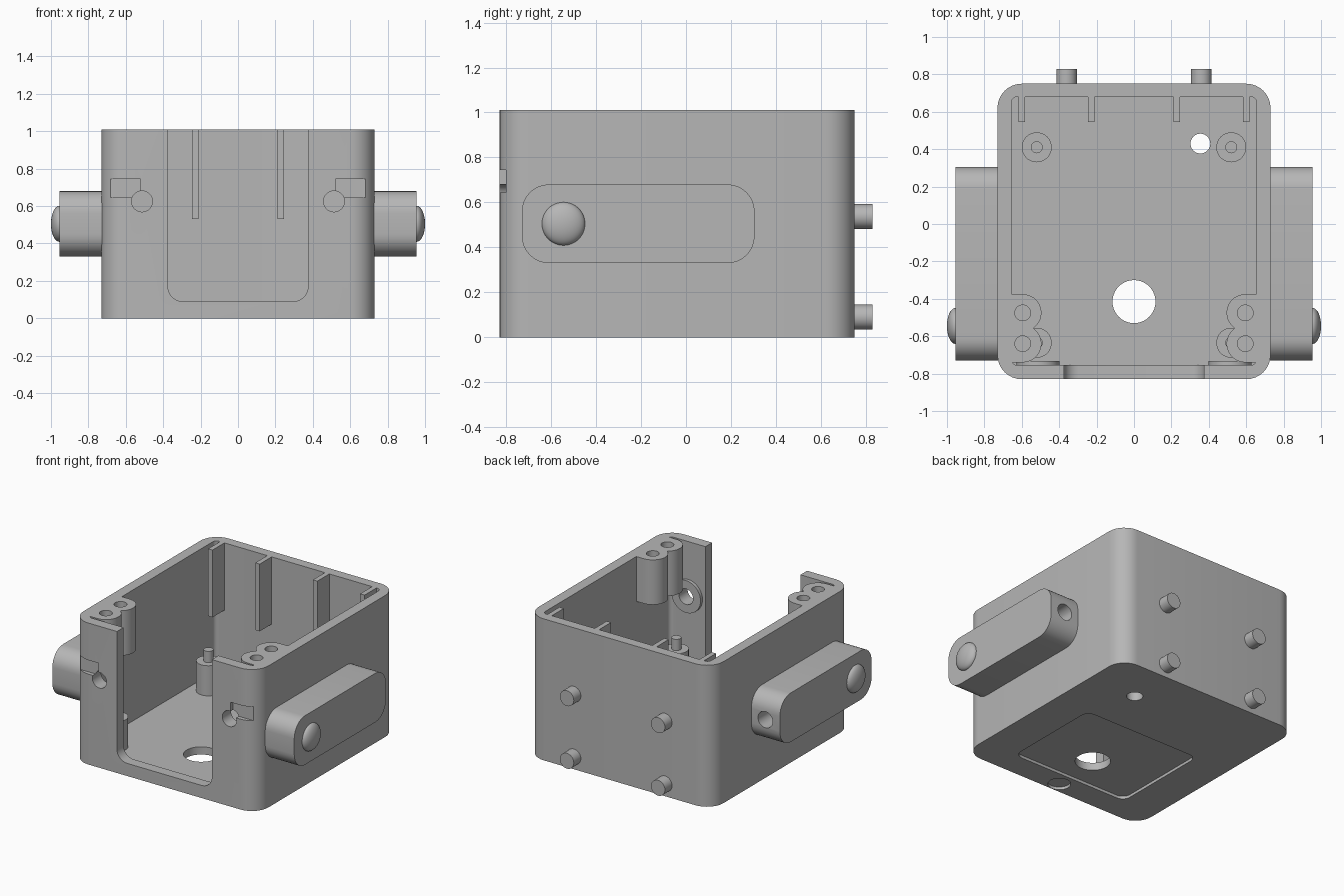
import bpy, bmesh, math
from math import pi, sin, cos

old = bpy.data.objects.get("Cube")
if old:
    bpy.data.objects.remove(old, do_unlink=True)

grey = bpy.data.materials.new("plain grey")
grey.use_nodes = True
COLOUR = (0.47, 0.47, 0.47, 1)
grey.diffuse_color = COLOUR
grey.node_tree.nodes["Principled BSDF"].inputs["Base Color"].default_value = COLOUR


def arc(u, v, r, a0, a1, n=8):
    steps = [a0 + (a1 - a0) * i / n for i in range(n + 1)]
    return [(u + r * cos(a), v + r * sin(a)) for a in steps]


def circle(u, v, r, n=40):
    return arc(u, v, r, 0, 2 * pi, n)[:-1]


def rounded(u0, u1, v0, v1, r):
    corners = [(u1 - r, v1 - r), (u0 + r, v1 - r), (u0 + r, v0 + r), (u1 - r, v0 + r)]
    return [p for i, (u, v) in enumerate(corners)
            for p in arc(u, v, r, i * pi / 2, (i + 1) * pi / 2)]


def rect(u0, u1, v0, v1):
    return [(u0, v0), (u1, v0), (u1, v1), (u0, v1)]


def flip(points, s):
    return [(s * u, v) for u, v in points]


def finish(name, bm):
    bmesh.ops.recalc_face_normals(bm, faces=bm.faces)
    mesh = bpy.data.meshes.new(name)
    bm.to_mesh(mesh)
    bm.free()
    mesh.materials.append(grey)
    ob = bpy.data.objects.new(name, mesh)
    bpy.context.collection.objects.link(ob)
    return ob


def prism(name, points, axis, lo, hi):
    """Extrude an outline along an axis."""
    place = {"x": lambda u, v, w: (w, u, v),
             "y": lambda u, v, w: (u, w, v),
             "z": lambda u, v, w: (u, v, w)}[axis]
    bm = bmesh.new()
    a = [bm.verts.new(place(u, v, lo)) for u, v in points]
    b = [bm.verts.new(place(u, v, hi)) for u, v in points]
    bm.faces.new(a)
    bm.faces.new(b)
    for i in range(len(a)):
        j = (i + 1) % len(a)
        bm.faces.new((a[i], a[j], b[j], b[i]))
    return finish(name, bm)


def cut(ob, points, axis, lo, hi):
    """Subtract a prism from an object."""
    tool = prism("cutter", points, axis, lo, hi)
    tool.hide_render = True
    mod = ob.modifiers.new("cut", "BOOLEAN")
    mod.operation, mod.solver, mod.object = "DIFFERENCE", "EXACT", tool
    bpy.context.view_layer.objects.active = ob
    bpy.ops.object.modifier_apply(modifier=mod.name)
    bpy.data.objects.remove(tool, do_unlink=True)


TOP = 1.01
FLOOR = 0.075
parts = []

# Open box with a tall front opening
box = prism("box_shell", rounded(-.73, .73, -.83, .75, .13), "z", 0, TOP)
cut(box, rounded(-.655, .655, -.755, .68, .03), "z", FLOOR, 1.2)
cut(box, rounded(-.375, .375, .09, 1.4, .08), "y", -.95, -.74)
# Floor holes, underside recess and dimple
cut(box, rounded(-.46, .46, -.65, .08, .06), "z", -.1, .02)
cut(box, circle(0, -.415, .115), "z", -.1, .2)
cut(box, circle(.355, .43, .053), "z", -.1, .2)
cut(box, circle(0, -.752, .074), "z", -.1, .02)
# Round holes and side notches in the front wall
for s in (-1, 1):
    cut(box, circle(s * .513, .625, .056), "y", -.95, -.7)
    cut(box, flip(rect(.522, .69, .645, .745), s), "y", -.95, -.8)
parts.append(box)

for s, side in ((1, "left"), (-1, "right")):
    # Side arm with a socket in its back end and a domed button
    arm = prism(side + "_arm", rounded(-.73, .305, .33, .68, .12), "x", s * .72, s * .955)
    cut(arm, circle(s * .84, .505, .058), "y", .05, .5)
    parts.append(arm)
    bm = bmesh.new()
    bmesh.ops.create_uvsphere(bm, u_segments=40, v_segments=24, radius=1)
    bmesh.ops.scale(bm, vec=(.045, .096, .096), verts=bm.verts)
    bmesh.ops.translate(bm, vec=(s * .955, -.545, .505), verts=bm.verts)
    parts.append(finish(side + "_button", bm))

    # Double screw boss in the front corner
    meet = math.asin(.0825 / .1)
    outline = ([(.66, -.375)] + arc(.595, -.475, .1, pi / 2, pi + meet, 16)
               + arc(.595, -.64, .1, pi - meet, pi * 1.5, 16)[1:] + [(.66, -.74)])
    boss = prism(side + "_screw_boss", flip(outline, s), "z", .69, TOP)
    for y in (-.475, -.64):
        cut(boss, circle(s * .595, y, .042), "z", .75, 1.2)
    parts.append(boss)

    # Raised ring around the front hole, inside
    ring = prism(side + "_hole_ring", circle(s * .513, .625, .115), "y", -.76, -.732)
    cut(ring, circle(s * .513, .625, .056), "y", -.9, -.6)
    parts.append(ring)

    # Floor standoffs with pins
    for y, end in ((.41, "back"), (-.635, "front")):
        tag = side + "_" + end
        parts.append(prism(tag + "_standoff", circle(s * .52, y, .08), "z", .06, .29))
        parts.append(prism(tag + "_pin", circle(s * .52, y, .032, 24), "z", .28, .37))

    # Ribs on the inside of the back wall
    for x in (.21, .583):
        rib = flip(rect(x, x + .035, .545, .69), s)
        parts.append(prism(side + "_back_rib", rib, "z", .53, TOP))

    # Pegs on the outside of the back wall
    for z in (.09, .537):
        parts.append(prism(side + "_back_peg", circle(s * .36, z, .055), "y", .74, .83))

bpy.ops.object.select_all(action="DESELECT")
for ob in parts:
    ob.select_set(True)
bpy.context.view_layer.objects.active = box
bpy.ops.object.shade_smooth_by_angle(angle=math.radians(30))
